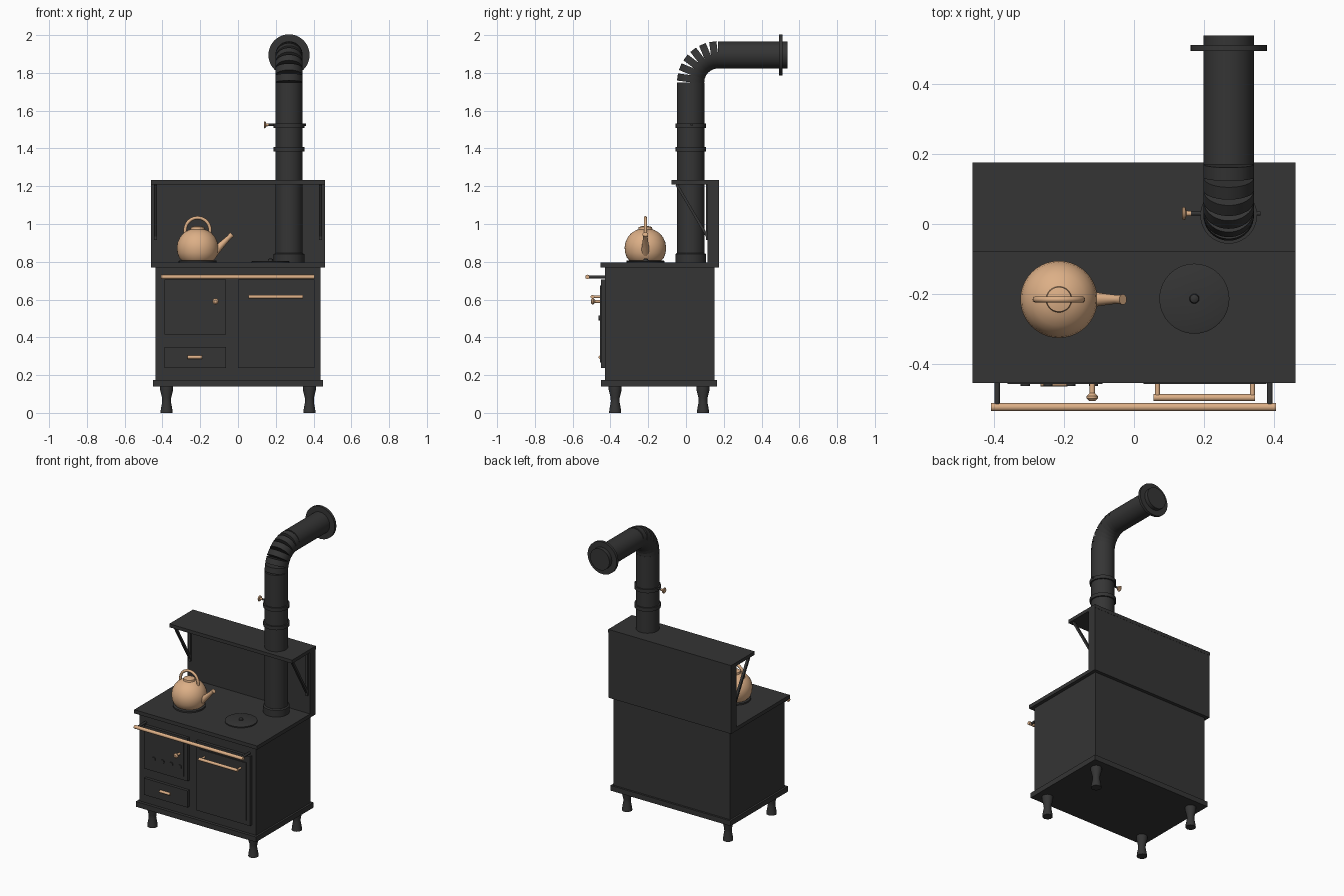
import bpy, bmesh, math
from mathutils import Vector

if "Cube" in bpy.data.objects:
    bpy.data.objects.remove(bpy.data.objects["Cube"])


def material(name, rgb):
    m = bpy.data.materials.new(name)
    m.diffuse_color = (*rgb, 1)
    m.use_nodes = True
    m.node_tree.nodes["Principled BSDF"].inputs["Base Color"].default_value = m.diffuse_color
    return m


IRON = material("cast iron", (0.035, 0.035, 0.035))
COPPER = material("copper", (0.72, 0.43, 0.24))


def finish(name, bm, mat, smooth=False):
    bmesh.ops.recalc_face_normals(bm, faces=bm.faces)
    me = bpy.data.meshes.new(name)
    bm.to_mesh(me)
    bm.free()
    me.materials.append(mat)
    ob = bpy.data.objects.new(name, me)
    bpy.context.collection.objects.link(ob)
    if smooth:
        bpy.ops.object.select_all(action='DESELECT')
        ob.select_set(True)
        bpy.context.view_layer.objects.active = ob
        bpy.ops.object.shade_smooth_by_angle(angle=math.radians(35))
    return ob


def box(name, x, y, z, mat=IRON):
    """Box given by its (min, max) range on each axis."""
    bm = bmesh.new()
    bmesh.ops.create_cube(bm, size=1)
    for v in bm.verts:
        v.co = [r[0] if c < 0 else r[1] for c, r in zip(v.co, (x, y, z))]
    return finish(name, bm, mat)


def lathe(name, origin, axis, profile, mat=IRON, sides=32):
    """Closed turned form: profile of (radius, distance along axis)."""
    bm = bmesh.new()
    q = Vector((0, 0, 1)).rotation_difference(Vector(axis).normalized())
    rings = []
    for r, h in profile:
        ring = []
        for i in range(sides):
            a = 2 * math.pi * i / sides
            p = Vector((r * math.cos(a), r * math.sin(a), h))
            ring.append(bm.verts.new(Vector(origin) + q @ p))
        rings.append(ring)
    for a, b in zip(rings, rings[1:]):
        for i in range(sides):
            j = (i + 1) % sides
            bm.faces.new((a[i], a[j], b[j], b[i]))
    bm.faces.new(rings[0])
    bm.faces.new(rings[-1])
    return finish(name, bm, mat, True)


def rod(name, a, b, r, mat=IRON, sides=16, r2=None):
    a, b = Vector(a), Vector(b)
    return lathe(name, a, b - a, [(r, 0), (r if r2 is None else r2, (b - a).length)], mat, sides)


# Stove body
box("base_plate", (-0.45, 0.45), (-0.45, 0.165), (0.14, 0.175))
box("stove_body", (-0.437, 0.437), (-0.43, 0.152), (0.175, 0.77))
box("cooktop", (-0.46, 0.46), (-0.453, 0.172), (0.77, 0.795))

# Turned legs
for x in (-0.378, 0.378):
    for y in (-0.375, 0.09):
        lathe("leg", (x, y, 0), (0, 0, 1),
              [(0.032, 0), (0.031, 0.015), (0.023, 0.06), (0.024, 0.08), (0.034, 0.12), (0.034, 0.14)], sides=20)

# Back panel, warming shelf and struts
box("back_panel", (-0.46, 0.46), (0.115, 0.174), (0.77, 1.215))
box("warming_shelf", (-0.46, 0.46), (-0.078, 0.175), (1.21, 1.233))
for s in (-1, 1):
    a, b = Vector((s * 0.438, -0.05, 1.21)), Vector((s * 0.438, 0.115, 0.93))
    d = b - a
    strut = box("shelf_strut", (-0.008, 0.008), (-0.007, 0.007), (-d.length / 2, d.length / 2))
    strut.location = (a + b) / 2
    strut.rotation_euler.x = math.atan2(d.y, -d.z)
    box("strut_mount", (s * 0.438 - 0.008, s * 0.438 + 0.008), (0.105, 0.117), (0.915, 1.21))

# Doors and drawer with raised panels
box("firebox_door", (-0.388, -0.063), (-0.45, -0.42), (0.415, 0.706))
box("firebox_panel", (-0.36, -0.09), (-0.456, -0.44), (0.442, 0.675))
box("ash_drawer", (-0.388, -0.063), (-0.45, -0.42), (0.237, 0.35))
box("oven_door", (0.0, 0.405), (-0.45, -0.42), (0.237, 0.706))
box("oven_panel", (0.027, 0.378), (-0.456, -0.44), (0.267, 0.66))
for i in range(4):
    x = -0.31 + 0.065 * i
    rod("vent_stud", (x, -0.45, 0.503), (x, -0.462, 0.503), 0.013)

# Copper knob and handles
lathe("firebox_knob", (-0.119, -0.452, 0.59), (0, -1, 0),
      [(0.008, 0), (0.008, 0.03), (0.016, 0.038), (0.016, 0.045), (0.009, 0.052)], COPPER, 20)
rod("drawer_handle", (-0.267, -0.454, 0.295), (-0.19, -0.454, 0.295), 0.009, COPPER)
rod("oven_handle", (0.055, -0.495, 0.615), (0.345, -0.495, 0.615), 0.01, COPPER)
for x in (0.067, 0.338):
    rod("oven_handle_post", (x, -0.45, 0.615), (x, -0.495, 0.615), 0.007, COPPER)
rod("front_rail", (-0.408, -0.522, 0.72), (0.405, -0.522, 0.72), 0.0115, COPPER)
for x in (-0.39, 0.387):
    rod("rail_post", (x, -0.43, 0.72), (x, -0.519, 0.72), 0.008)

# Hot plates
lathe("kettle_plate", (-0.214, -0.215, 0.79), (0, 0, 1), [(0.1, 0), (0.1, 0.015), (0.095, 0.018)])
lathe("lid_plate", (0.172, -0.213, 0.79), (0, 0, 1),
      [(0.1, 0), (0.1, 0.012), (0.095, 0.014), (0.014, 0.014), (0.012, 0.024), (0.006, 0.028)])

# Chimney: upright pipe, collars, segmented elbow, horizontal outlet
PX, PY, PR = 0.27, 0.025, 0.072
BEND, Z0, N = 0.145, 1.75, 6
rod("upright_pipe", (PX, PY, 0.79), (PX, PY, Z0), PR, sides=40)
lathe("pipe_base_collar", (PX, PY, 0.79), (0, 0, 1), [(0.081, 0), (0.081, 0.05), (0.073, 0.056)], sides=40)
for z in (1.395, 1.52):
    rod("pipe_collar", (PX, PY, z - 0.012), (PX, PY, z + 0.012), 0.081, sides=40)
step = math.pi / 2 / N
for i in range(N):
    t = (i + 0.5) * step
    c = Vector((PX, PY + BEND - BEND * math.cos(t), Z0 + BEND * math.sin(t)))
    d = Vector((0, math.sin(t), math.cos(t))) * BEND * step / 2
    rod("elbow_segment", c - d, c + d, PR, sides=40)
ZH = Z0 + BEND
rod("outlet_pipe", (PX, PY + BEND, ZH), (PX, 0.537, ZH), PR, sides=40)
rod("wall_flange", (PX, 0.493, ZH), (PX, 0.511, ZH), 0.109, sides=40)

# Damper rod and knob
rod("damper_rod", (0.145, 0.03, 1.525), (0.36, 0.03, 1.525), 0.006)
lathe("damper_knob", (0.137, 0.03, 1.525), (1, 0, 0),
      [(0.015, 0), (0.019, 0.003), (0.017, 0.009), (0.008, 0.012), (0.007, 0.025)], COPPER, 16)

# Kettle
KX, KY = -0.214, -0.215
lathe("kettle_body", (KX, KY, 0.807), (0, 0, 1),
      [(0.085, 0), (0.098, 0.015), (0.107, 0.04), (0.11, 0.068), (0.106, 0.095), (0.094, 0.122),
       (0.075, 0.145), (0.05, 0.16), (0.037, 0.165), (0.035, 0.177), (0.012, 0.183)], COPPER, 40)
lathe("kettle_spout", (KX + 0.085, KY, 0.848), (0.1, 0, 0.1),
      [(0.024, 0), (0.018, 0.05), (0.012, 0.115), (0.015, 0.138)], COPPER, 20)

# Arched kettle handle swept along a curve
cu = bpy.data.curves.new("kettle_handle", 'CURVE')
cu.dimensions = '3D'
cu.bevel_depth = 0.009
cu.bevel_resolution = 3
cu.use_fill_caps = True
sp = cu.splines.new('POLY')
pts = [(0.066, 0.945)] + [(0.066 * math.cos(math.pi * i / 20), 0.967 + 0.066 * math.sin(math.pi * i / 20))
                          for i in range(21)] + [(-0.066, 0.945)]
sp.points.add(len(pts) - 1)
for p, (x, z) in zip(sp.points, pts):
    p.co = (KX + x, KY, z, 1)
cu.materials.append(COPPER)
bpy.context.collection.objects.link(bpy.data.objects.new("kettle_handle", cu))
